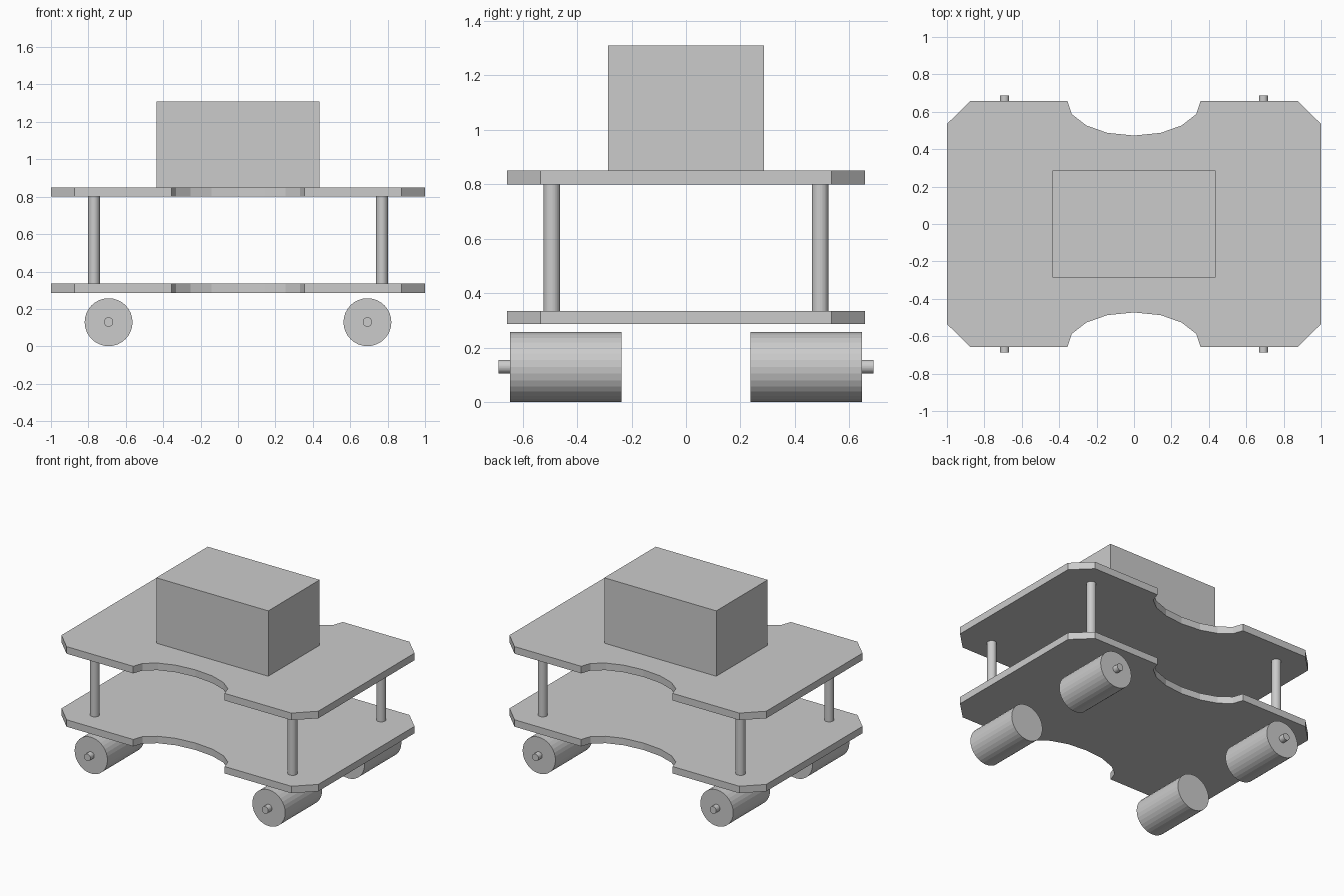
import bpy
import bmesh
from math import pi

if "Cube" in bpy.data.objects:
    bpy.data.objects.remove(bpy.data.objects["Cube"])


def prism(name, outline, z0, z1):
    """Extrude a flat outline from z0 up to z1."""
    bm = bmesh.new()
    face = bm.faces.new([bm.verts.new((x, y, z0)) for x, y in outline])
    ext = bmesh.ops.extrude_face_region(bm, geom=[face])
    top = [v for v in ext["geom"] if isinstance(v, bmesh.types.BMVert)]
    bmesh.ops.translate(bm, verts=top, vec=(0, 0, z1 - z0))
    bmesh.ops.recalc_face_normals(bm, faces=bm.faces)
    mesh = bpy.data.meshes.new(name)
    bm.to_mesh(mesh)
    bm.free()
    obj = bpy.data.objects.new(name, mesh)
    bpy.context.collection.objects.link(obj)
    return obj


def cylinder(name, radius, depth, center, along_y=False):
    bpy.ops.mesh.primitive_cylinder_add(
        vertices=32, radius=radius, depth=depth, location=center,
        rotation=(pi / 2 if along_y else 0, 0, 0))
    bpy.context.object.name = name


# Chassis plates: chamfered corners and a curved notch on each long side
quarter = [(1, 0.535), (0.875, 0.657), (0.356, 0.657), (0.332, 0.587),
           (0.255, 0.527), (0.142, 0.487)]
back = quarter + [(0, 0.473)] + [(-x, y) for x, y in reversed(quarter)]
outline = back + [(-x, -y) for x, y in back]
prism("lower_plate", outline, 0.286, 0.335)
prism("upper_plate", outline, 0.80, 0.85)

# Equipment box on the upper plate
prism("equipment_box", [(-0.436, -0.286), (0.436, -0.286),
                        (0.436, 0.286), (-0.436, 0.286)], 0.85, 1.31)

# Standoff posts, motors and their shafts at the four corners
for sx, side in ((-1, "left"), (1, "right")):
    for sy, end in ((-1, "front"), (1, "back")):
        tag = f"{end}_{side}"
        cylinder(f"{tag}_post", 0.031, 0.465, (sx * 0.77, sy * 0.493, 0.5675))
        cylinder(f"{tag}_motor", 0.128, 0.41, (sx * 0.692, sy * 0.441, 0.128 + 0.001), True)
        cylinder(f"{tag}_motor_shaft", 0.025, 0.042, (sx * 0.692, sy * 0.667, 0.13), True)
